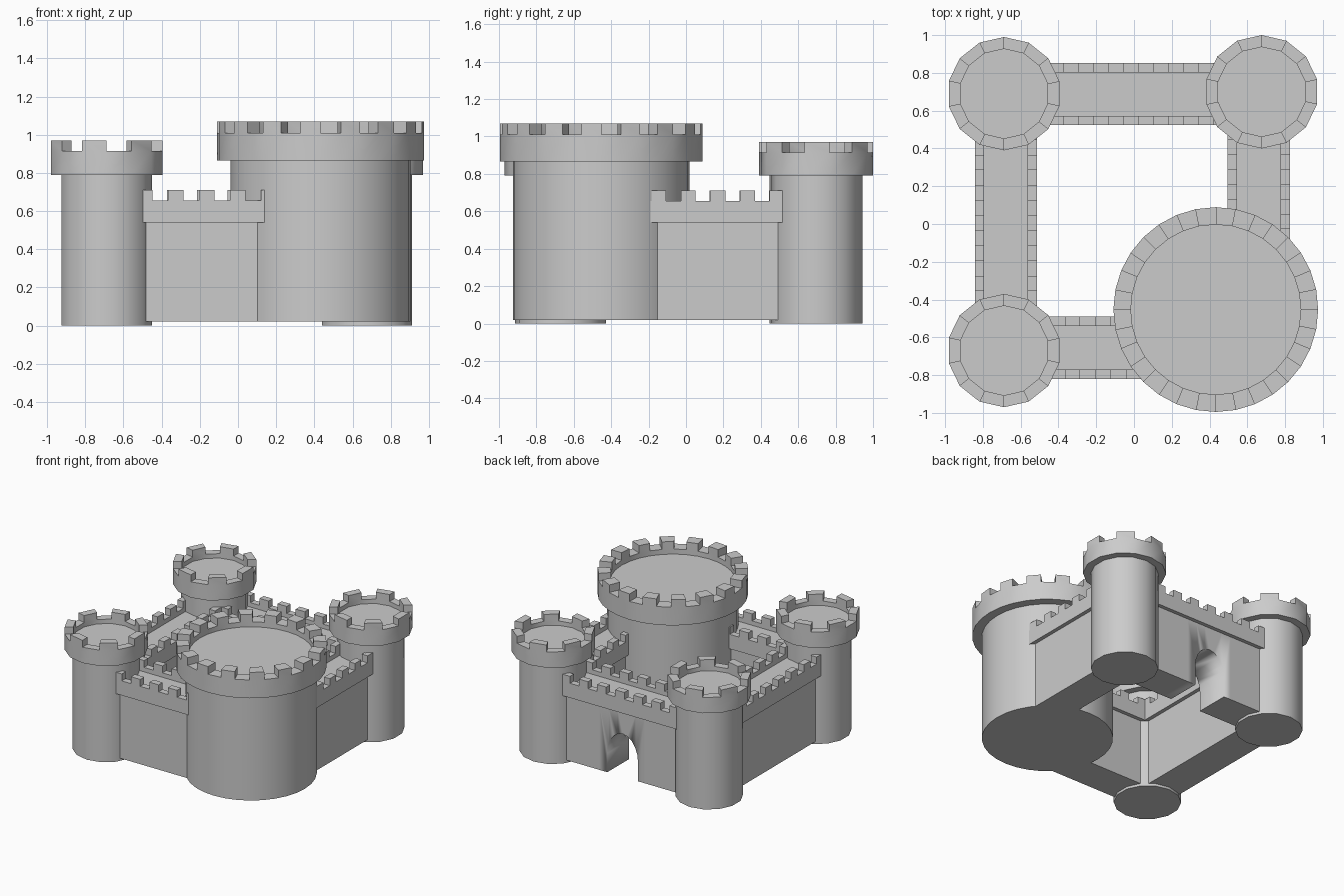
import bpy, bmesh
from math import pi, sin, cos, radians

if "Cube" in bpy.data.objects:
    bpy.data.objects.remove(bpy.data.objects["Cube"])


def finish(bm, name):
    # Consistent normals, smooth round sides with sharp corners kept
    bmesh.ops.recalc_face_normals(bm, faces=bm.faces[:])
    for f in bm.faces:
        f.smooth = True
    for e in bm.edges:
        e.smooth = len(e.link_faces) == 2 and e.calc_face_angle() < radians(30)
    mesh = bpy.data.meshes.new(name)
    bm.to_mesh(mesh)
    bm.free()
    obj = bpy.data.objects.new(name, mesh)
    bpy.context.collection.objects.link(obj)
    return obj


def raise_faces(bm, faces, height):
    # Pull single parapet faces up into merlons
    new = bmesh.ops.extrude_discrete_faces(bm, faces=faces)["faces"]
    for f in new:
        bmesh.ops.translate(bm, verts=f.verts[:], vec=(0, 0, height))


def tower(name, x, y, sides, profile, rim, merlon):
    # Turned profile of (radius, z); profile span number `rim` carries the merlons
    bm = bmesh.new()
    rings = []
    for r, z in profile:
        angles = [-pi / 2 + 2 * pi * i / sides for i in range(sides)]
        rings.append([bm.verts.new((x + r * cos(a), y + r * sin(a), z)) for a in angles])
    merlons = []
    for j in range(len(rings) - 1):
        for i in range(sides):
            k = (i + 1) % sides
            f = bm.faces.new((rings[j][i], rings[j][k], rings[j + 1][k], rings[j + 1][i]))
            if j == rim and i % 2:
                merlons.append(f)
    bm.faces.new(rings[0])
    bm.faces.new(rings[-1])
    raise_faces(bm, merlons, merlon)
    return finish(bm, name)


def wall(name, axis, centre, start, step, cells):
    # Constant cross-section run along x or y, every other cell gets two merlons
    half = [(.135, .02), (.135, .54), (.165, .54), (.165, .655), (.115, .655), (.115, .62)]
    section = half + [(-v, z) for v, z in reversed(half)]
    n = len(section)
    bm = bmesh.new()
    rings = []
    for i in range(cells + 1):
        u = start + step * i
        rings.append([bm.verts.new((u, centre + v, z) if axis == "x" else (centre + v, u, z))
                      for v, z in section])
    merlons = []
    for i in range(cells):
        for j in range(n):
            k = (j + 1) % n
            f = bm.faces.new((rings[i][j], rings[i][k], rings[i + 1][k], rings[i + 1][j]))
            if i % 2 == 0 and j in (3, 7):
                merlons.append(f)
    bm.faces.new(rings[0])
    bm.faces.new(rings[-1])
    raise_faces(bm, merlons, .055)
    return finish(bm, name)


# Three corner towers
small = [(.243, 0), (.243, .79), (.30, .79), (.30, .915), (.237, .915), (.237, .88)]
for name, x, y in (("back_left_tower", -.688, .69), ("front_left_tower", -.688, -.67),
                   ("back_right_tower", .676, .70)):
    tower(name, x, y, 14, small, 3, .055)

# Large round keep
keep = [(.472, .02), (.472, .865), (.542, .865), (.542, 1.01), (.45, 1.01), (.45, .97)]
tower("keep", .433, -.453, 32, keep, 3, .06)

# Curtain walls
wall("front_wall", "x", -.655, -.69, .081, 14)
wall("left_wall", "y", -.678, -.675, .08, 16)
wall("right_wall", "y", .66, -.501, .079, 15)
back = wall("back_wall", "x", .688, -.691, .0795, 17)

# Arched gateway through the back wall
outline = [(-.135, -.1)] + [(-.135 * cos(pi * i / 10), .17 + .19 * sin(pi * i / 10))
                            for i in range(11)] + [(.135, -.1)]
bm = bmesh.new()
f = bm.faces.new([bm.verts.new((-.02 + x, .4, z)) for x, z in outline])
ext = bmesh.ops.extrude_face_region(bm, geom=[f])["geom"]
bmesh.ops.translate(bm, verts=[v for v in ext if isinstance(v, bmesh.types.BMVert)], vec=(0, .6, 0))
cutter = finish(bm, "gate_cutter")
cutter.hide_render = True
mod = back.modifiers.new("gate", "BOOLEAN")
mod.operation = "DIFFERENCE"
mod.solver = "EXACT"
mod.object = cutter
bpy.context.view_layer.objects.active = back
bpy.ops.object.modifier_apply(modifier=mod.name)
bpy.data.objects.remove(cutter)
